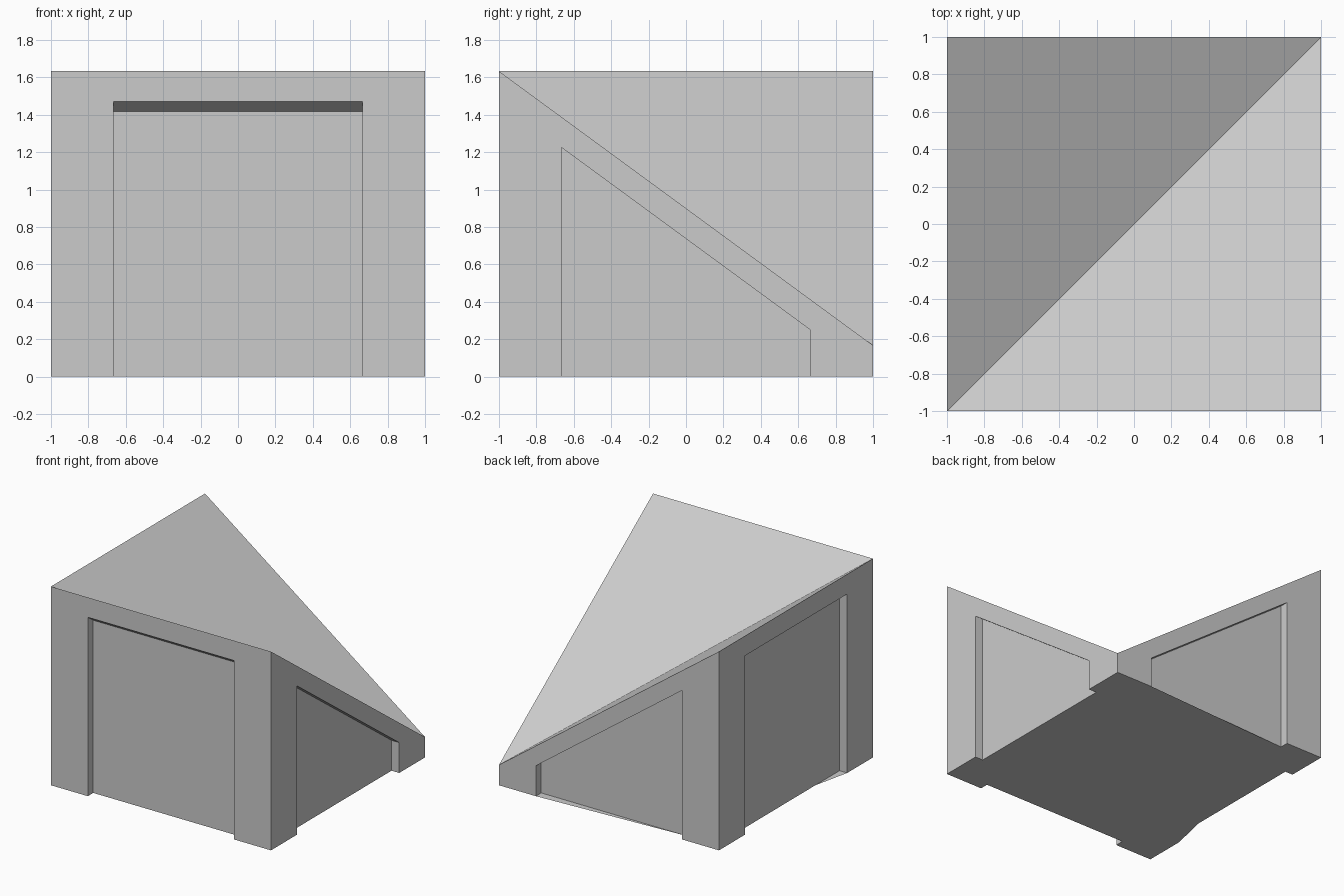
import bpy
import bmesh
from mathutils import Vector

if "Cube" in bpy.data.objects:
    bpy.data.objects.remove(bpy.data.objects["Cube"])

TOP, LOW = 1.633, 0.167     # height of the three tall corners and the low corner
HALF, DEPTH = 0.665, 0.07   # half width and depth of the wall recesses
ROOF = 0.163                # vertical roof thickness above each recess


def roof_z(p):
    return TOP - (TOP - LOW) / 2 * (min(p.x, p.y) + 1)


bm = bmesh.new()


def face(*pts):
    bm.faces.new([bm.verts.new(p) for p in pts])


def up(p, drop=0.0):
    return Vector((p.x, p.y, roof_z(p) - drop))


def wall(a, b):
    """Recessed wall from corner a to corner b; returns its floor outline."""
    u = (b - a).normalized()
    n = Vector((-u.y, u.x, 0))
    mid = (a + b) / 2
    o0, o1 = mid - u * HALF, mid + u * HALF
    i0, i1 = o0 + n * DEPTH, o1 + n * DEPTH
    p0, p1, q0, q1 = (up(p, ROOF) for p in (o0, o1, i0, i1))
    face(a, o0, p0, p1, o1, b, up(b), up(a))   # outer frame
    face(i0, i1, q1, q0)                       # recessed panel
    face(o0, i0, q0, p0)                       # jambs
    face(i1, o1, p1, q1)
    face(p0, q0, q1, p1)                       # sloping soffit
    return [a, o0, i0, i1, o1]


# Four walls, counter-clockwise from the front left corner
corners = [Vector(c) for c in ((-1, -1, 0), (1, -1, 0), (1, 1, 0), (-1, 1, 0))]
outlines = [wall(corners[i], corners[(i + 1) % 4]) for i in range(4)]

# Floor, with thin slivers filling part of the back and left recesses
outlines[2].pop(2)
outlines[3][3] = Vector((-1 + DEPTH, -0.35, 0))
face(*reversed(sum(outlines, [])))

# Valley roof folded along the diagonal to the low corner
a, b, c, d = (up(p) for p in corners)
face(a, b, c)
face(a, c, d)

bmesh.ops.remove_doubles(bm, verts=bm.verts, dist=0.0001)
mesh = bpy.data.meshes.new("valley_roof_block")
bm.to_mesh(mesh)
bm.free()
bpy.context.collection.objects.link(bpy.data.objects.new("valley_roof_block", mesh))
